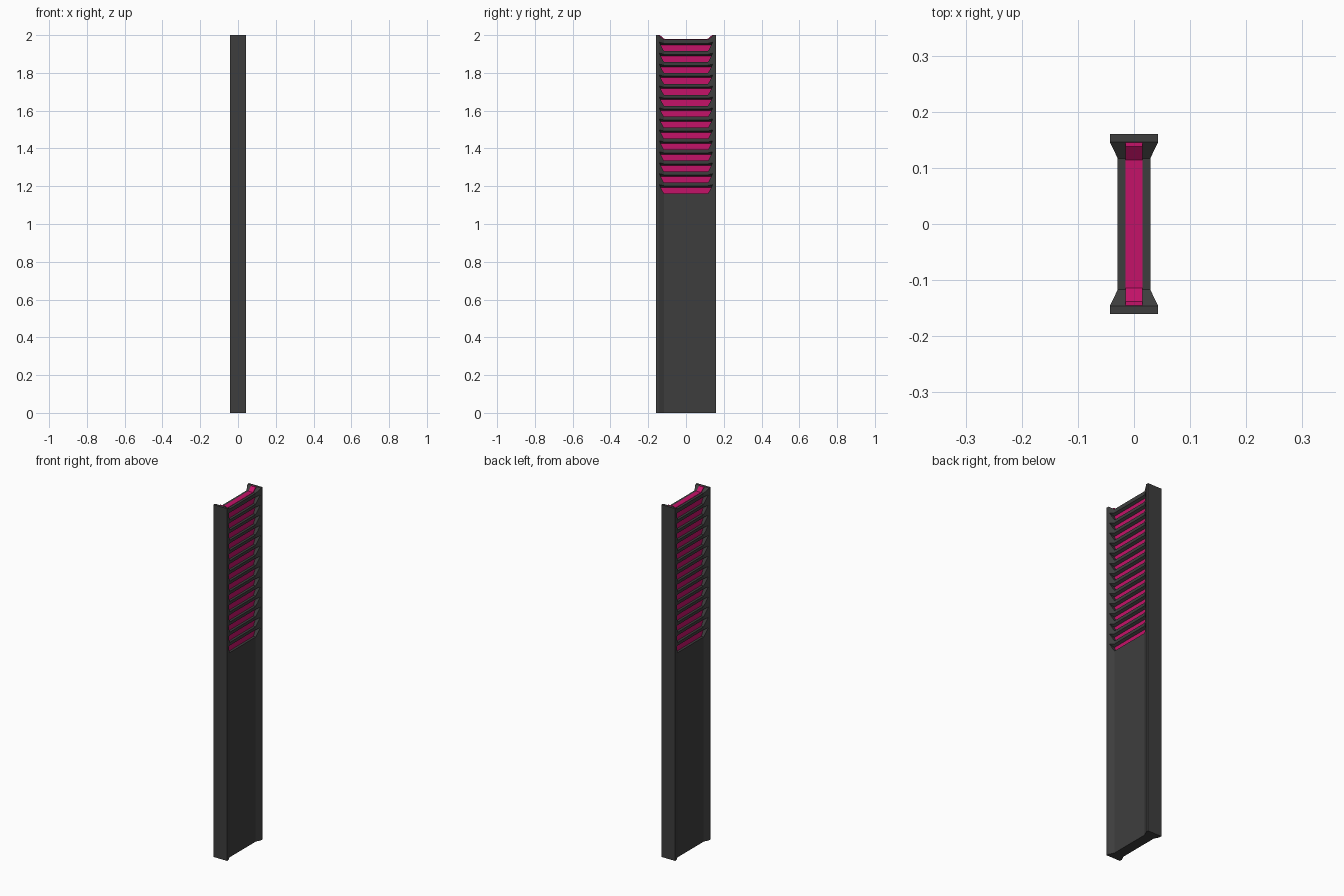
import bpy
import bmesh

default = bpy.data.objects.get("Cube")
if default:
    bpy.data.objects.remove(default, do_unlink=True)


def make_material(name, rgb):
    mat = bpy.data.materials.new(name)
    mat.use_nodes = True
    color = (*rgb, 1)
    mat.diffuse_color = color
    mat.node_tree.nodes["Principled BSDF"].inputs["Base Color"].default_value = color
    return mat


charcoal = make_material("charcoal", (0.048, 0.048, 0.048))
magenta = make_material("magenta", (0.55, 0.006, 0.14))


def finish(name, bm, mat):
    bmesh.ops.recalc_face_normals(bm, faces=bm.faces)
    mesh = bpy.data.meshes.new(name)
    bm.to_mesh(mesh)
    bm.free()
    mesh.materials.append(mat)
    obj = bpy.data.objects.new(name, mesh)
    bpy.context.collection.objects.link(obj)
    return obj


def add_prism(bm, points, offset):
    face = bm.faces.new([bm.verts.new(p) for p in points])
    ext = bmesh.ops.extrude_face_region(bm, geom=[face])["geom"]
    moved = [v for v in ext if isinstance(v, bmesh.types.BMVert)]
    bmesh.ops.translate(bm, vec=offset, verts=moved)


def cut(obj, cutter):
    cutter.hide_render = True
    mod = obj.modifiers.new("cut", "BOOLEAN")
    mod.operation = "DIFFERENCE"
    mod.solver = "EXACT"
    mod.object = cutter
    bpy.context.view_layer.objects.active = obj
    bpy.ops.object.modifier_apply(modifier=mod.name)
    bpy.data.objects.remove(cutter, do_unlink=True)


HEIGHT = 2.0
HALF_CORE = 0.014
FLANGE, INNER, WEB = 0.16, 0.146, 0.117

# Housing: I-shaped section with flared flanges
quarter = [(0.043, FLANGE), (0.043, INNER), (0.029, WEB)]
right_side = quarter + [(x, -y) for x, y in reversed(quarter)]
section = right_side + [(-x, -y) for x, y in right_side]
bm = bmesh.new()
add_prism(bm, [(x, y, 0) for x, y in section], (0, 0, HEIGHT))
housing = finish("housing", bm, charcoal)

# Sloped notch across the top
bm = bmesh.new()
notch = [(-WEB, 1.978), (WEB, 1.978), (INNER, HEIGHT), (INNER, 2.1),
         (-INNER, 2.1), (-INNER, HEIGHT)]
add_prism(bm, [(-0.1, y, z) for y, z in notch], (0.2, 0, 0))
cut(housing, finish("notch_cutter", bm, charcoal))

# Vent slots on both sides, with ceilings that rise outwards
bm = bmesh.new()
for i in range(14):
    z = 1.162 + i * 0.058
    for side in (-1, 1):
        verts = []
        for x, rise, top in ((HALF_CORE, 0.032, 0.135), (0.05, 0.052, 0.144)):
            for y in (-1, 1):
                verts.append(bm.verts.new((side * x, y * 0.117, z)))
                verts.append(bm.verts.new((side * x, y * top, z + rise)))
        bmesh.ops.convex_hull(bm, input=verts)
cut(housing, finish("slot_cutter", bm, charcoal))

# Glowing core seen through the slots and along the notch
core_outline = [(-0.145, 1.12), (0.145, 1.12), (0.145, HEIGHT), (0.138, HEIGHT),
                (0.114, 1.98), (-0.114, 1.98), (-0.138, HEIGHT), (-0.145, HEIGHT)]
bm = bmesh.new()
add_prism(bm, [(-HALF_CORE - 0.0008, y, z) for y, z in core_outline],
          (2 * HALF_CORE + 0.0016, 0, 0))
finish("core", bm, magenta)
